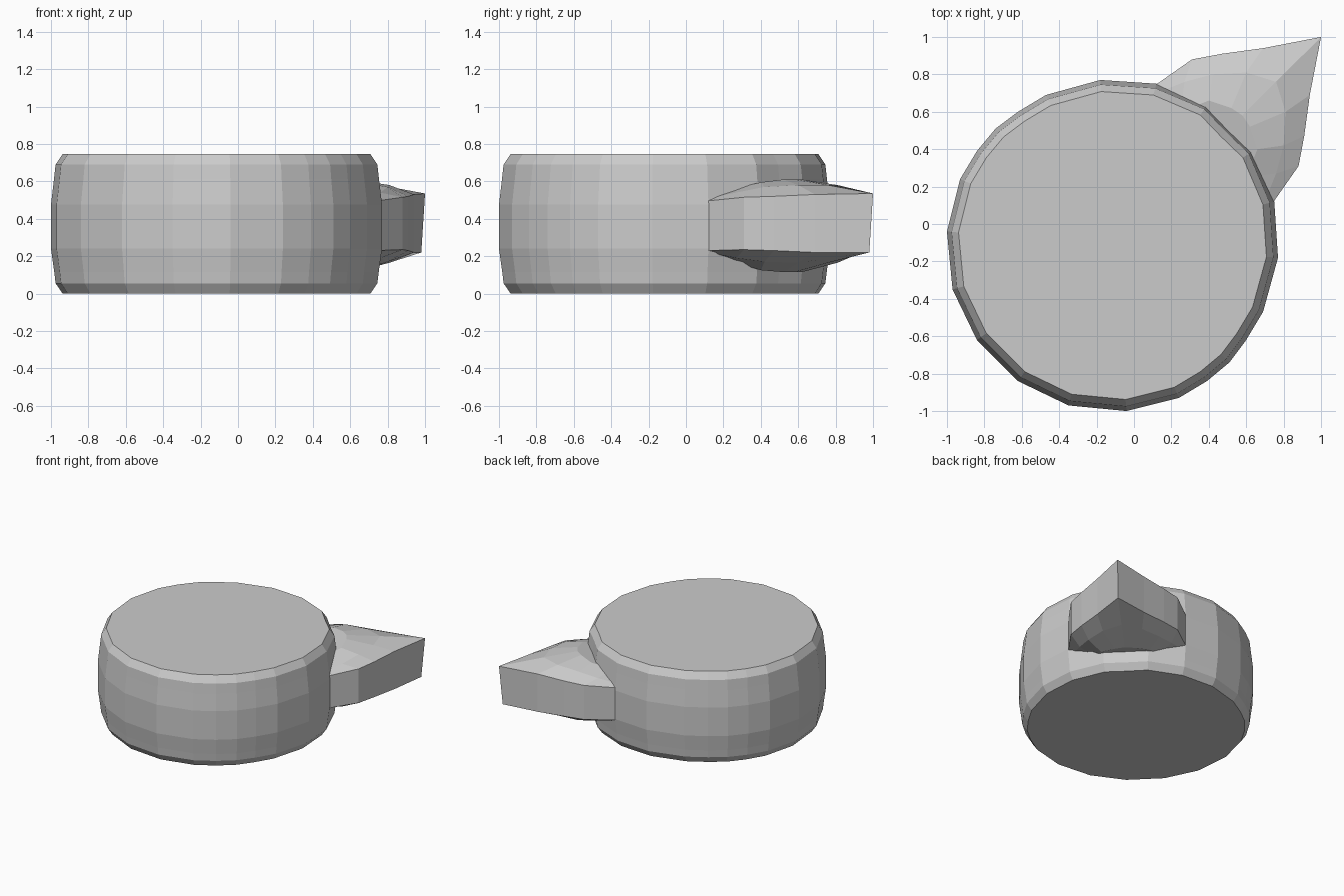
import bpy, bmesh

if "Cube" in bpy.data.objects:
    bpy.data.objects.remove(bpy.data.objects["Cube"])


def mirrored(half):
    """Reflect points across the x = y diagonal to give one closed loop."""
    tail = [(p[1], p[0]) + tuple(p[2:]) for p in reversed(half)
            if abs(p[0] - p[1]) > 1e-4]
    return half + tail


def loft(name, rings):
    bm = bmesh.new()
    loops = [[bm.verts.new(p) for p in ring] for ring in rings]
    n = len(loops[0])
    for lo, hi in zip(loops, loops[1:]):
        for i in range(n):
            j = (i + 1) % n
            bm.faces.new((lo[i], lo[j], hi[j], hi[i]))
    bm.faces.new(loops[0][::-1])
    bm.faces.new(loops[-1])
    bmesh.ops.recalc_face_normals(bm, faces=bm.faces)
    mesh = bpy.data.meshes.new(name)
    bm.to_mesh(mesh)
    bm.free()
    obj = bpy.data.objects.new(name, mesh)
    bpy.context.collection.objects.link(obj)
    return obj


# Round drum body, bulging slightly at mid height
outline = mirrored([(-0.62, -0.84), (-0.35, -0.97), (-0.04, -1.0), (0.24, -0.93),
                    (0.39, -0.84), (0.51, -0.74), (0.60, -0.62), (0.69, -0.47),
                    (0.77, -0.18), (0.75, 0.12), (0.635, 0.39), (0.51, 0.51)])
levels = [(0, 0.93), (0.055, 0.972), (0.115, 0.98), (0.24, 1), (0.475, 1),
          (0.61, 0.982), (0.69, 0.972), (0.745, 0.93)]
c = -0.115
loft("round_body", [[(c + (x - c) * s, c + (y - c) * s, z) for x, y in outline]
                    for z, s in levels])

# Pointed beak on the diagonal: inner plateau, shoulder and outer edge, both sides
inner = [(0.55, 0.10), (0.60, 0.25), (0.66, 0.40), (0.62, 0.52), (0.58, 0.58)]
shoulder = [(0.70, 0.12), (0.76, 0.27), (0.80, 0.42), (0.81, 0.60), (0.76, 0.76)]
edge = [(0.74, 0.11), (0.88, 0.31), (0.91, 0.47), (0.94, 0.69), (1.0, 1.0)]
low_edge = edge[:4] + [(0.98, 0.98)]


def ring(points, heights):
    return mirrored([(x, y, z) for (x, y), z in zip(points, heights)])


loft("pointed_beak", [
    ring(inner, [0.21, 0.17, 0.125, 0.115, 0.115]),
    ring(shoulder, [0.22, 0.19, 0.17, 0.165, 0.165]),
    ring(low_edge, [0.23, 0.235, 0.23, 0.22, 0.22]),
    ring(edge, [0.495, 0.515, 0.52, 0.53, 0.535]),
    ring(shoulder, [0.51, 0.54, 0.57, 0.58, 0.58]),
    ring(inner, [0.52, 0.56, 0.595, 0.61, 0.61]),
])
